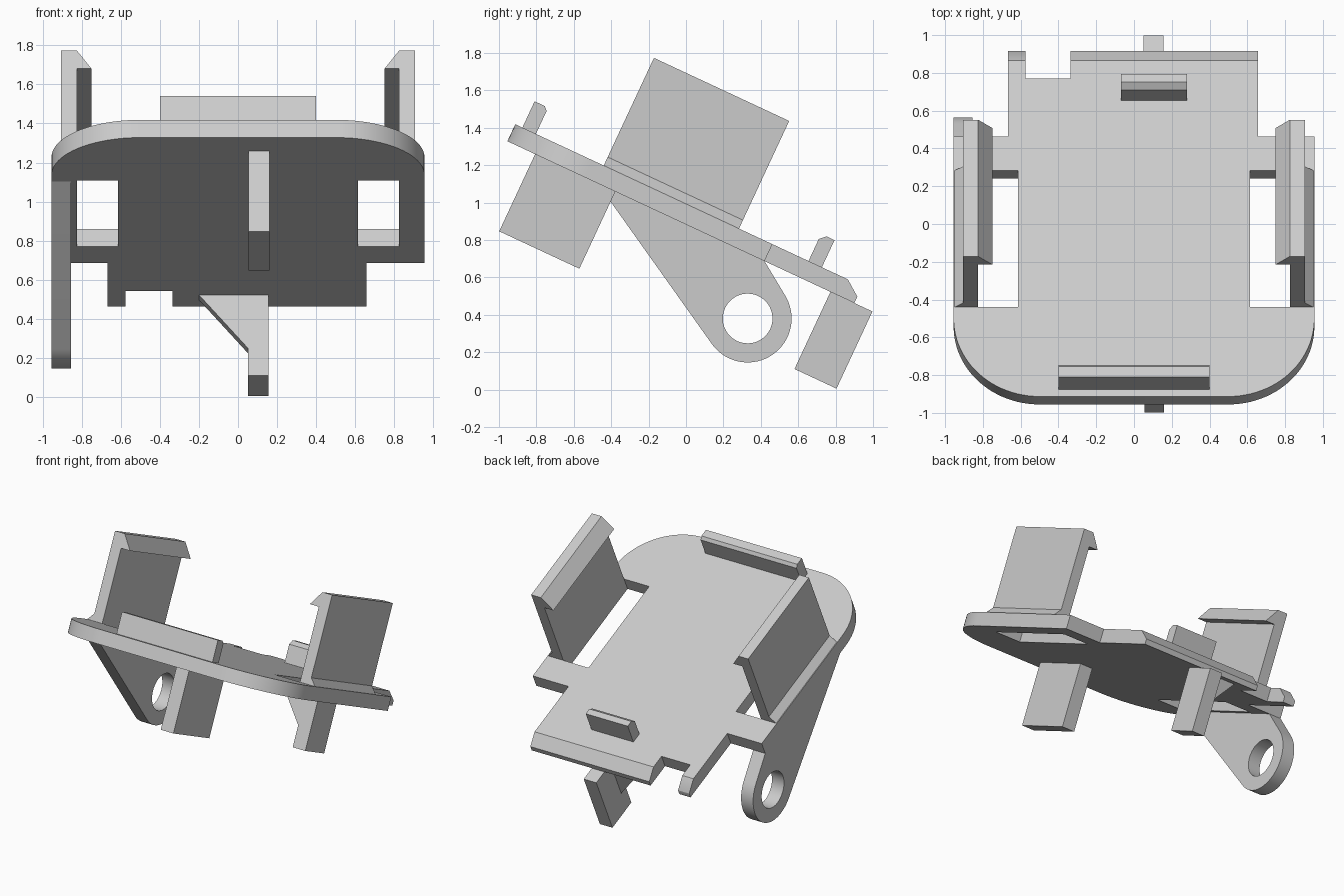
import bpy, bmesh, math
from mathutils import Matrix, Vector

old = bpy.data.objects.get("Cube")
if old:
    bpy.data.objects.remove(old)

GREY = (0.6, 0.6, 0.6, 1)
mat = bpy.data.materials.new("plain_grey")
mat.use_nodes = True
mat.diffuse_color = GREY
mat.node_tree.nodes["Principled BSDF"].inputs["Base Color"].default_value = GREY

# The whole bracket is modelled flat, then tipped forward
TILT = Matrix.Rotation(math.radians(-25), 4, "X")
BOTTOM, TOP = 0.8, 0.9

# Each entry places a profile point (p, q) at depth d along the extrusion axis
PLACE = {
    "x": lambda p, q, d: Vector((d, p, q)),
    "y": lambda p, q, d: Vector((p, d, q)),
    "z": lambda p, q, d: Vector((p, q, d)),
}


def prism(name, profile, axis, start, end):
    """Extrude a closed 2D profile along one axis between two depths."""
    bm = bmesh.new()
    place = PLACE[axis]
    face = bm.faces.new([bm.verts.new(place(p, q, start)) for p, q in profile])
    ext = bmesh.ops.extrude_face_region(bm, geom=[face])
    moved = [g for g in ext["geom"] if isinstance(g, bmesh.types.BMVert)]
    bmesh.ops.translate(bm, verts=moved, vec=place(0, 0, end - start))
    bmesh.ops.recalc_face_normals(bm, faces=bm.faces)
    bm.transform(TILT)
    mesh = bpy.data.meshes.new(name)
    bm.to_mesh(mesh)
    bm.free()
    mesh.materials.append(mat)
    obj = bpy.data.objects.new(name, mesh)
    bpy.context.collection.objects.link(obj)
    return obj


def rect(p0, p1, q0, q1):
    return [(p0, q0), (p1, q0), (p1, q1), (p0, q1)]


def arc(cx, cy, r, a0, a1, steps):
    angles = [a0 + (a1 - a0) * i / steps for i in range(steps + 1)]
    return [(cx + r * math.cos(a), cy + r * math.sin(a)) for a in angles]


def activate(obj):
    bpy.ops.object.select_all(action="DESELECT")
    obj.select_set(True)
    bpy.context.view_layer.objects.active = obj


def cut(obj, cutter):
    cutter.hide_render = True
    mod = obj.modifiers.new("cut", "BOOLEAN")
    mod.operation = "DIFFERENCE"
    mod.solver = "EXACT"
    mod.object = cutter
    activate(obj)
    bpy.ops.object.modifier_apply(modifier=mod.name)
    bpy.data.objects.remove(cutter)


def smooth(obj):
    activate(obj)
    bpy.ops.object.shade_smooth_by_angle(angle=math.radians(30))


# Base plate: rounded front, stepped back with a notch
W, FRONT, R = 0.955, -1.427, 0.455
WING, BACK = 0.09, 0.62
outline = arc(-W + R, FRONT + R, R, math.pi, 1.5 * math.pi, 24)
outline += arc(W - R, FRONT + R, R, 1.5 * math.pi, 2 * math.pi, 24)
outline += [(W, WING), (0.657, WING), (0.657, BACK), (-0.335, BACK),
            (-0.335, 0.43), (-0.575, 0.43), (-0.575, BACK),
            (-0.668, BACK), (-0.668, WING), (-W, WING)]
plate = prism("base_plate", outline, "z", BOTTOM, TOP)

# Sloped back edge
cut(plate, prism("edge_cutter", [(0.535, TOP), (BACK, 0.838), (0.7, 0.838),
                                 (0.7, 1), (0.535, 1)], "x", -1, 1))

# Side slots and the clip walls beside them
SLOT0, SLOT1 = -0.905, -0.107
for side, s in (("left", 1), ("right", -1)):
    slot = rect(s * 0.615, s * 0.825, SLOT0, SLOT1)
    cut(plate, prism("slot_cutter", slot, "z", 0.7, 1))
    clip = [(0.825, TOP), (0.95, TOP), (0.905, 0.95), (0.905, 1.535),
            (0.825, 1.535), (0.75, 1.432), (0.825, 1.432)]
    prism(side + "_clip", [(s * x, z) for x, z in clip], "y", SLOT0, SLOT1)
smooth(plate)

# Low stops on the plate, chamfered on the inner top edge
prism("front_stop", [(-1.385, TOP), (-1.305, TOP), (-1.305, 1.035),
                     (-1.325, 1.055), (-1.385, 1.055)], "x", -0.4, 0.4)
prism("back_stop", [(0.303, TOP), (0.382, TOP), (0.382, 1.06),
                    (0.335, 1.06), (0.303, 1.03)], "x", -0.07, 0.28)

# Legs under the plate
prism("front_leg", rect(-1.263, -0.79, 0.345, BOTTOM), "x", 0.055, 0.16)
prism("back_leg", rect(0.479, 0.727, 0.345, BOTTOM), "x", 0.05, 0.155)
prism("back_leg_gusset", [(-0.2, BOTTOM), (0.05, 0.5), (0.05, BOTTOM)],
      "y", 0.479, 0.54)

# Hanging ear with a round hole, sides tangent to its rounded end
CY, CZ, ER = 0.138, 0.484, 0.235


def tangent(y, z, sign):
    dy, dz = y - CY, z - CZ
    return math.atan2(dz, dy) + sign * math.acos(ER / math.hypot(dy, dz))


ear_front, ear_back = (-0.895, BOTTOM), (WING, BOTTOM)
a0 = tangent(*ear_front, 1) - 2 * math.pi
a1 = tangent(*ear_back, -1)
ear = prism("right_ear", [ear_front] + arc(CY, CZ, ER, a0, a1, 36) + [ear_back],
            "x", -0.955, -0.855)
hole = arc(CY, CZ, 0.133, 0, 2 * math.pi, 40)[:-1]
cut(ear, prism("hole_cutter", hole, "x", -1.1, -0.7))
smooth(ear)
